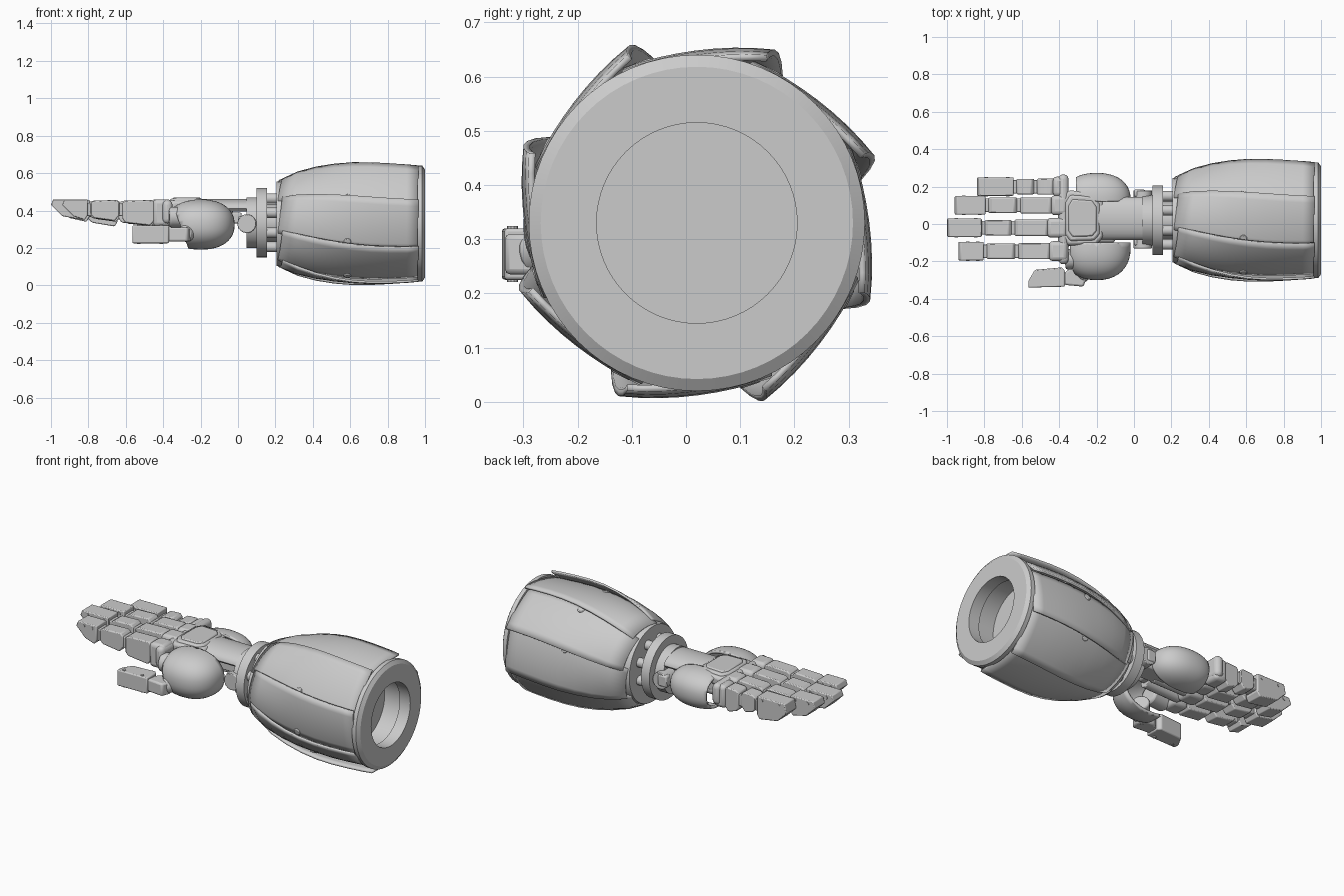
import bpy, bmesh, math
from mathutils import Vector, Matrix

if "Cube" in bpy.data.objects:
    bpy.data.objects.remove(bpy.data.objects["Cube"])

AY, AZ = 0.02, 0.33            # forearm axis
grey = bpy.data.materials.new("plain_grey")
grey.diffuse_color = (0.6, 0.6, 0.6, 1)
grey.use_nodes = True
grey.node_tree.nodes["Principled BSDF"].inputs["Base Color"].default_value = grey.diffuse_color


def finish(name, bm, bevel=0, smooth=None, segs=2):
    bmesh.ops.recalc_face_normals(bm, faces=bm.faces)
    me = bpy.data.meshes.new(name)
    bm.to_mesh(me)
    bm.free()
    me.materials.append(grey)
    ob = bpy.data.objects.new(name, me)
    bpy.context.collection.objects.link(ob)
    if bevel:
        m = ob.modifiers.new("bevel", 'BEVEL')
        m.width, m.segments, m.limit_method = bevel, segs, 'ANGLE'
        m.angle_limit = math.radians(35)
    if smooth:
        bpy.ops.object.select_all(action='DESELECT')
        ob.select_set(True)
        bpy.context.view_layer.objects.active = ob
        bpy.ops.object.shade_smooth_by_angle(angle=math.radians(smooth))
    return ob


def lathe(name, prof, cy=AY, cz=AZ, n=64):
    """Revolve (x, r) points about an axis parallel to x."""
    bm = bmesh.new()
    vs = [bm.verts.new((x, cy + r, cz)) for x, r in prof]
    es = [bm.edges.new(p) for p in zip(vs, vs[1:])]
    bmesh.ops.spin(bm, geom=vs + es, cent=(0, cy, cz), axis=(1, 0, 0),
                   angle=2 * math.pi, steps=n, use_duplicate=False)
    bmesh.ops.remove_doubles(bm, verts=bm.verts, dist=1e-5)
    return finish(name, bm, smooth=30)


def box(name, x, y, z, bevel=0.01, segs=2):
    bm = bmesh.new()
    bmesh.ops.create_cube(bm, size=1)
    for v in bm.verts:
        v.co = [(a + b) / 2 + c * (b - a) for (a, b), c in zip((x, y, z), v.co)]
    return finish(name, bm, bevel, 30, segs)


def rod(name, a, b, r, n=24, bevel=0.004):
    a, b = Vector(a), Vector(b)
    bm = bmesh.new()
    rot = (b - a).to_track_quat('Z', 'Y').to_matrix().to_4x4()
    bmesh.ops.create_cone(bm, cap_ends=True, segments=n, radius1=r, radius2=r, depth=(b - a).length,
                          matrix=Matrix.Translation((a + b) / 2) @ rot)
    return finish(name, bm, bevel, 30)


def prism(name, pts, lo, hi, axis='y', bevel=0.006):
    """Extrude an (x, z) outline along y, or an (x, y) outline along z."""
    bm = bmesh.new()
    def put(p, t):
        return bm.verts.new((p[0], t, p[1]) if axis == 'y' else (p[0], p[1], t))
    a, b = [put(p, lo) for p in pts], [put(p, hi) for p in pts]
    bm.faces.new(a)
    bm.faces.new(b)
    for i in range(len(pts)):
        j = (i + 1) % len(pts)
        bm.faces.new((a[i], a[j], b[j], b[i]))
    return finish(name, bm, bevel, 30)


def dome_shell(name, c, r, cuts):
    """Hollow squared ellipsoid shell, opened by planes given as (point, outward normal)."""
    bm = bmesh.new()
    bmesh.ops.create_uvsphere(bm, u_segments=40, v_segments=24, radius=1)
    for v in bm.verts:
        v.co = [ci + ri * math.copysign(abs(k) ** 0.88, k) for ci, ri, k in zip(c, r, v.co)]
    for co, no in cuts:
        bmesh.ops.bisect_plane(bm, geom=bm.verts[:] + bm.edges[:] + bm.faces[:],
                               plane_co=co, plane_no=no, clear_outer=True)
    ob = finish(name, bm, smooth=40)
    m = ob.modifiers.new("thickness", 'SOLIDIFY')
    m.thickness, m.offset = 0.016, -1
    return ob


# --- forearm core with recessed open end ---
lathe("forearm_core", [(0.205, 0), (0.205, 0.225), (0.23, 0.23), (0.35, 0.255), (0.55, 0.275),
                       (0.8, 0.275), (0.955, 0.27), (0.96, 0.31), (0.985, 0.31), (1.0, 0.288),
                       (1.0, 0.185), (0.93, 0.185), (0.93, 0.2), (0.82, 0.2), (0.82, 0)])

# --- eight overlapping, slightly twisted, flattened forearm panels ---
RADII = [(0.215, 0.228), (0.3, 0.264), (0.4, 0.289), (0.5, 0.304), (0.6, 0.312),
         (0.7, 0.315), (0.8, 0.312), (0.9, 0.306), (0.965, 0.3)]


def panel_point(x, r, v, k):
    t = (x - 0.215) / 0.75
    ang = math.radians(22 + 45 * k - 14 * (1 - t) ** 2 + 50 * v)
    r += (0.01 + 0.02 * min(1, 2 * t)) * (1 - v) - 0.004 * v
    r -= 0.016 * min(1, 2 * t) * 4 * v * (1 - v)      # flatten across the panel
    return (x, AY + r * math.cos(ang), AZ + r * math.sin(ang))


for k in range(8):
    bm = bmesh.new()
    rows = [[bm.verts.new(panel_point(x + 0.025 * (1 - i / 8) * (1 - j / 8), r, j / 8, k)) for j in range(9)]
            for i, (x, r) in enumerate(RADII)]
    for p, q in zip(rows, rows[1:]):
        for j in range(8):
            bm.faces.new((p[j], p[j + 1], q[j + 1], q[j]))
    ob = finish("forearm_panel", bm, smooth=35)
    m = ob.modifiers.new("thickness", 'SOLIDIFY')
    m.thickness, m.offset = 0.012, 0
    # fastener beside the neighbouring raised edge
    p = Vector(panel_point(0.585, 0.31, 0.9, k))
    out = Vector((0, p.y - AY, p.z - AZ)).normalized()
    rod("panel_fastener", p - out * 0.02, p + out * 0.012, 0.02, 16)

# --- wrist flange, rods and hinge ---
lathe("wrist_flange", [(0.1, 0), (0.1, 0.185), (0.155, 0.185), (0.155, 0)], cz=0.335)
lathe("wrist_collar", [(0.045, 0), (0.045, 0.135), (0.1, 0.135), (0.1, 0)], cz=0.335)
lathe("wrist_core", [(0.15, 0), (0.15, 0.1), (0.21, 0.1), (0.21, 0)], cz=0.335)
for k in range(8):
    a = math.radians(22.5 + 45 * k)
    y, z = AY + 0.14 * math.cos(a), 0.335 + 0.14 * math.sin(a)
    rod("wrist_rod", (0.15, y, z), (0.215, y, z), 0.028, 16)
rod("wrist_hinge", (0.047, -0.13, 0.33), (0.047, 0.18, 0.33), 0.05, 32)
for y in (-0.115, 0.145):
    box("hinge_bracket", (0.0, 0.06), (y, y + 0.04), (0.3, 0.37))
box("wrist_beam", (-0.2, 0.02), (-0.03, 0.09), (0.33, 0.39))
# arched strap over the wrist
arch = [(0.03 + 0.115 * math.cos(math.pi * i / 12), 0.41 + 0.052 * math.sin(math.pi * i / 12)) for i in range(13)]
arch += [(0.03 + (y - 0.03) * 0.88, z - 0.014) for y, z in reversed(arch)]
bm = bmesh.new()
caps = [[bm.verts.new((x, y, z)) for y, z in arch] for x in (-0.2, 0.045)]
for c in caps:
    bm.faces.new(c)
for i in range(26):
    j = (i + 1) % 26
    bm.faces.new((caps[0][i], caps[0][j], caps[1][j], caps[1][i]))
finish("wrist_strap", bm, smooth=35)

# --- palm, side shells and back of hand ---
box("palm_core", (-0.38, -0.1), (-0.1, 0.17), (0.35, 0.42), 0.02, 3)
for y in (0.13, 0.06, -0.01, -0.08):
    rod("palm_strut", (-0.38, y * 1.1, 0.355), (-0.14, y, 0.355), 0.032, 16)
dome_shell("outer_hand_shell", (-0.2, 0.13, 0.35), (0.182, 0.143, 0.112),
           [((-0.31, 0, 0), (-1, 0, 0)), ((0, 0.12, 0), (0, -1, 0))])
dome_shell("thumb_shell", (-0.2, -0.125, 0.325), (0.182, 0.175, 0.134),
           [((-0.33, 0, 0.38), (-1, 0, -0.35)), ((0, -0.1, 0), (0, 1, 0))])
shield = [(-0.385, -0.07), (-0.355, -0.115), (-0.2, -0.11), (-0.165, -0.07),
          (-0.165, 0.12), (-0.2, 0.17), (-0.355, 0.18), (-0.385, 0.13)]


def scaled(s):
    return [(-0.275 + (x + 0.275) * s, 0.03 + (y - 0.03) * s) for x, y in shield]


prism("back_shield_frame", shield, 0.4, 0.453, 'z', 0.015)
prism("back_shield", scaled(0.84), 0.42, 0.463, 'z', 0.012)
prism("back_shield_plate", scaled(0.68), 0.44, 0.47, 'z', 0.008)

# --- fingers: (centre y, tip x, last joint x, middle joint x, root x, z offset) ---
FINGERS = [(0.2, -0.84, -0.64, -0.53, -0.42, -0.035), (0.1, -0.96, -0.79, -0.62, -0.43, -0.01),
           (-0.02, -1.0, -0.81, -0.65, -0.45, 0.0), (-0.145, -0.94, -0.8, -0.63, -0.44, 0.0)]
for y, tip, j1, j2, root, dz in FINGERS:
    top = 0.46 + dz * 0.3
    prism("fingertip", [(tip, 0.43 + dz), (tip + 0.012, top), (j1 - 0.004, top), (j1 - 0.004, 0.375 + dz),
                        (j1 - 0.02, 0.35 + dz), (tip + 0.06, 0.37 + dz)], y - 0.049, y + 0.049, bevel=0.005)
    for a, b, w, lo in ((j1, j2, 0.041, 0.345), (j2, root, 0.043, 0.32)):
        lo += dz * 0.5
        prism("finger_segment", [(a + 0.012, top - 0.02), (a + 0.03, top - 0.008), (b - 0.02, top - 0.004),
                                 (b - 0.004, top - 0.02), (b - 0.004, lo + 0.03), (b - 0.03, lo),
                                 (a + 0.03, lo + 0.015), (a + 0.012, lo + 0.035)], y - w, y + w)
        rod("finger_joint", (a, y - 0.036, 0.405 + dz * 0.5), (a, y + 0.036, 0.405 + dz * 0.5), 0.035, 16)
    # side pins on the tip
    for x in (tip + 0.05, j1 - 0.035):
        rod("tip_pin", (x, y - 0.052, top - 0.02), (x, y + 0.052, top - 0.02), 0.01, 10, 0)
    # knuckle cap
    box("knuckle", (root - 0.015, -0.355), (y - 0.053, y + 0.053), (0.315, top), 0.022, 3)
box("knuckle_bar", (-0.405, -0.35), (-0.215, 0.265), (0.33, 0.455), 0.025, 3)

# --- thumb ---
prism("thumb_tip", [(-0.565, -0.305), (-0.53, -0.245), (-0.385, -0.232), (-0.37, -0.25),
                    (-0.37, -0.335), (-0.565, -0.34)], 0.225, 0.32, 'z')
prism("thumb_segment", [(-0.375, -0.325), (-0.37, -0.26), (-0.34, -0.235), (-0.28, -0.235),
                        (-0.25, -0.28), (-0.27, -0.335)], 0.235, 0.31, 'z', 0.01)
rod("thumb_joint", (-0.365, -0.29, 0.235), (-0.365, -0.29, 0.305), 0.032, 16)
for x in (-0.53, -0.41):
    rod("thumb_pin", (x, -0.32, 0.221), (x, -0.32, 0.324), 0.01, 10, 0)
rod("thumb_root", (-0.37, -0.19, 0.365), (-0.25, -0.18, 0.365), 0.055, 24, 0.012)
rod("thumb_link", (-0.29, -0.28, 0.275), (-0.2, -0.18, 0.3), 0.045, 20, 0.008)
